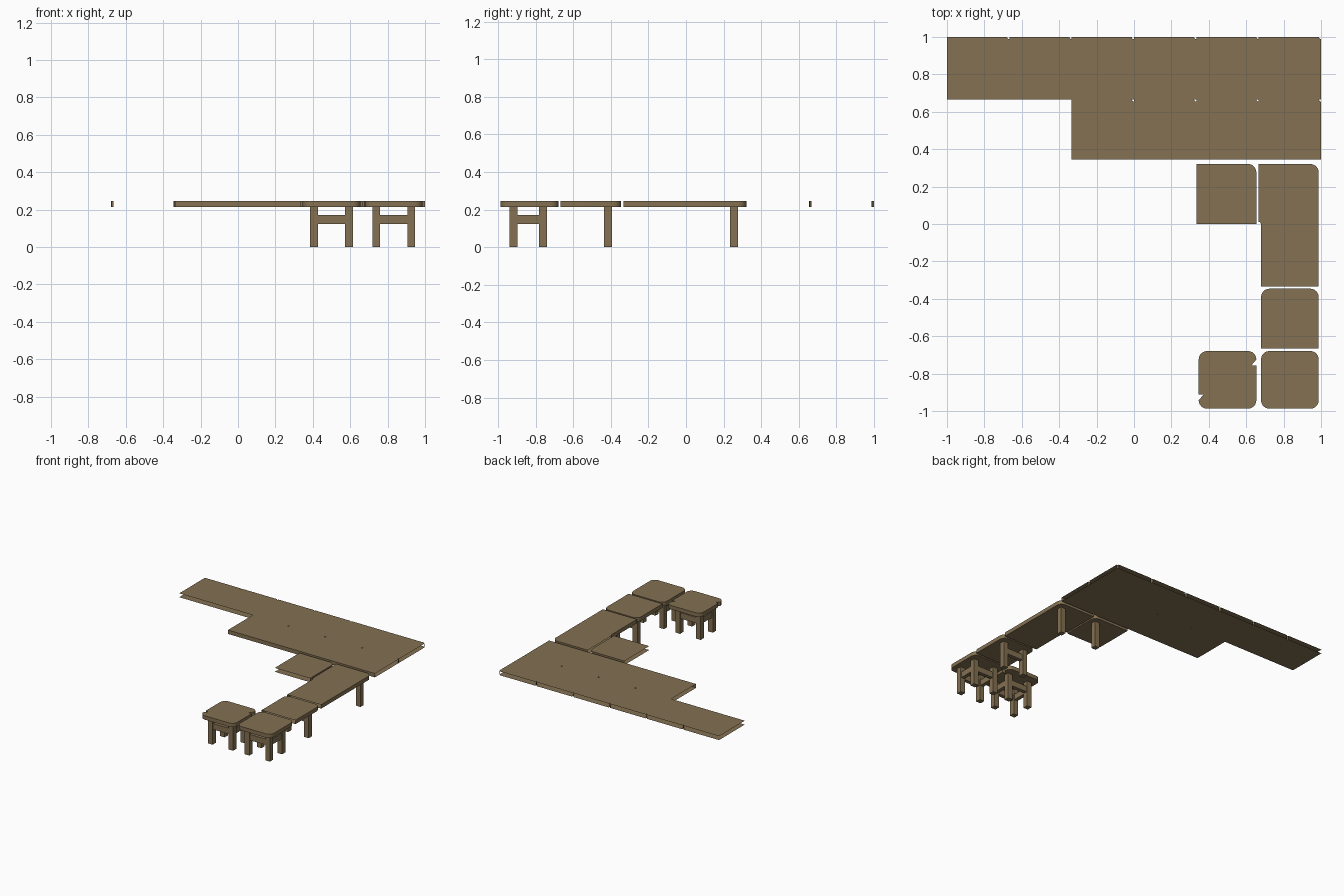
import bpy, bmesh, math
from mathutils import Vector

if "Cube" in bpy.data.objects:
    bpy.data.objects.remove(bpy.data.objects["Cube"])

Z0, Z1 = 0.214, 0.246        # deck underside and top
CELL = 1 / 3                 # grid size
INSET, R, NOTCH = 0.0125, 0.045, 0.012
ROW_MID = lambda r: -1 + (r + 0.5) * CELL

wood = bpy.data.materials.new("brown_wood")
wood.diffuse_color = (0.23, 0.165, 0.085, 1)
wood.use_nodes = True
wood.node_tree.nodes["Principled BSDF"].inputs["Base Color"].default_value = wood.diffuse_color


def finish(bm, name):
    me = bpy.data.meshes.new(name)
    bm.to_mesh(me)
    bm.free()
    me.materials.append(wood)
    ob = bpy.data.objects.new(name, me)
    bpy.context.collection.objects.link(ob)
    return ob


def tile(name, col, row, walls="", notches=(), broken=()):
    """Deck tile: top and bottom sheets; listed sides are inset and walled,
    the others open. Corners run SW, SE, NE, NW."""
    x0, y0 = -1 + col * CELL, -1 + row * CELL
    ins = {s: INSET if s in walls else 0 for s in "SENW"}
    xa, xb = x0 + ins["W"], x0 + CELL - ins["E"]
    ya, yb = y0 + ins["S"], y0 + CELL - ins["N"]
    corners = [Vector(p) for p in ((xa, ya), (xb, ya), (xb, yb), (xa, yb))]
    dirs = [Vector(d) for d in ((1, 0), (0, 1), (-1, 0), (0, -1))]
    pts = []                 # (point, wall up to the next point)
    for i, c in enumerate(corners):
        din, dout = dirs[i - 1], dirs[i]
        before, after = "SENW"[i - 1] in walls, "SENW"[i] in walls
        if before and after:                       # rounded outer corner
            if i in broken:                        # nick beside the corner
                p = c - din * (R + 0.032)
                pts += [(p, True), (p + dout * 0.027, True)]
            mid = c + (dout - din) * R
            loc = []
            for k in range(7):
                t = k * math.pi / 12
                loc.append(mid + R * (din * math.sin(t) - dout * math.cos(t)))
        elif i in notches:                         # small hollow inner corner
            loc = []
            for k in range(4):
                t = k * math.pi / 6
                loc.append(c + NOTCH * (dout * math.sin(t) - din * math.cos(t)))
        else:
            loc = [c]
        pts += [(p, True) for p in loc[:-1]] + [(loc[-1], after)]
    bm = bmesh.new()
    lo = [bm.verts.new((p.x, p.y, Z0)) for p, _ in pts]
    hi = [bm.verts.new((p.x, p.y, Z1)) for p, _ in pts]
    bm.faces.new(hi)
    bm.faces.new(lo[::-1])
    n = len(pts)
    for k in range(n):
        if pts[k][1]:
            j = (k + 1) % n
            bm.faces.new((lo[k], lo[j], hi[j], hi[k]))
    ob = finish(bm, name)
    bpy.ops.object.select_all(action='DESELECT')
    ob.select_set(True)
    bpy.context.view_layer.objects.active = ob
    bpy.ops.object.shade_smooth_by_angle(angle=math.radians(30))


def box(name, xa, xb, ya, yb, za, zb):
    bm = bmesh.new()
    bmesh.ops.create_cube(bm, size=1)
    for v in bm.verts:
        v.co = ((xa + xb) / 2 + v.co.x * (xb - xa),
                (ya + yb) / 2 + v.co.y * (yb - ya),
                (za + zb) / 2 + v.co.z * (zb - za))
    finish(bm, name)


def leg(x, y, h=0.021):
    box("leg", x - h, x + h, y - h, y + h, 0, Z0)


def bar_x(xa, xb, y):
    box("cross_bar", xa + 0.021, xb - 0.021, y - 0.015, y + 0.015, 0.123, 0.171)


def bar_y(ya, yb, x):
    box("side_bar", x - 0.015, x + 0.015, ya + 0.021, yb - 0.021, 0.123, 0.171)


# wide deck: back row open all round, second row with a front wall
for c in range(6):
    tile("back_deck_tile", c, 5, "", (2,))
for c in range(2, 6):
    tile("middle_deck_tile", c, 4, "S", (2,))

# two corner tiles, each with one leg under its rounded corner
for c in (4, 5):
    tile("corner_tile", c, 3, "NE", (0,) if c == 5 else ())
    leg(-1 + (c + 0.5) * CELL + 0.093, 0.255)

# walkway strip and its rounded end tile
tile("walkway_tile", 5, 2, "EW")
tile("end_tile", 5, 1, "NEW")
XL, XR = 0.739, 0.926
for x in (XL, XR):
    leg(x, -0.415)
bar_x(XL, XR, -0.415)

# two free-standing square tables
tile("nicked_table_top", 4, 0, "SENW", broken=(0, 2))
tile("table_top", 5, 0, "SENW")
YF, YB = -0.918, -0.761
for xa, xb in ((0.406, 0.593), (XL, XR)):
    for x in (xa, xb):
        for y in (YF, YB):
            leg(x, y)
        bar_y(YF, YB, x)
    for y in (YF, YB):
        bar_x(xa, xb, y)
